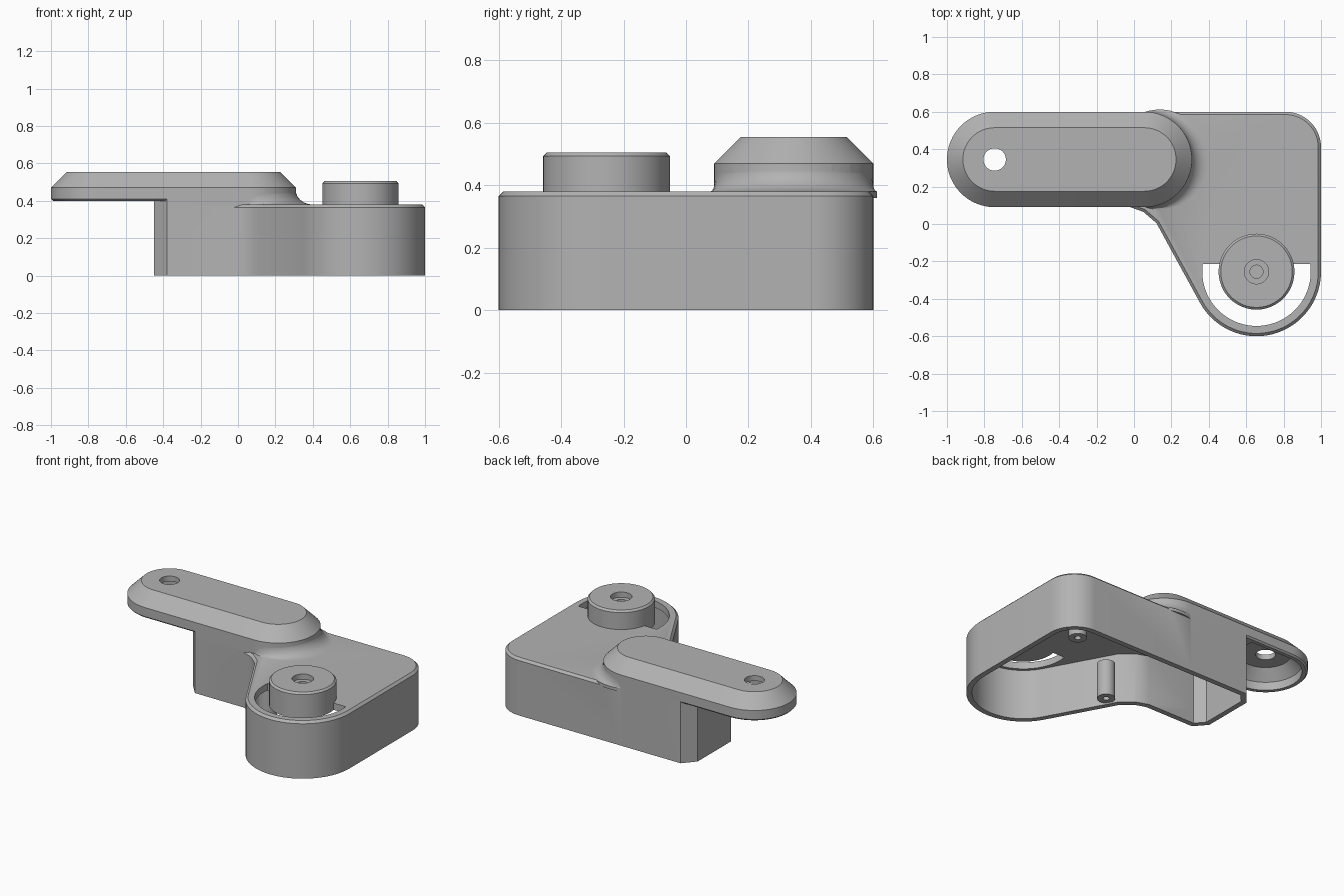
import bpy, bmesh
from math import cos, sin, radians, pi
from mathutils import Vector

cube = bpy.data.objects.get("Cube")
if cube:
    bpy.data.objects.remove(cube, do_unlink=True)

grey = bpy.data.materials.new("light_grey")
grey.use_nodes = True
colour = (0.45, 0.45, 0.45, 1)
grey.diffuse_color = colour
grey.node_tree.nodes["Principled BSDF"].inputs["Base Color"].default_value = colour


def arc(cx, cy, r, a0, a1, n=24):
    angles = [radians(a0 + (a1 - a0) * i / n) for i in range(n + 1)]
    return [(cx + r * cos(a), cy + r * sin(a)) for a in angles]


def inset(points, d):
    """Move a counter-clockwise outline inwards by d."""
    result = []
    for i, p in enumerate(points):
        p = Vector(p)
        a = (p - Vector(points[i - 1])).normalized()
        b = (Vector(points[(i + 1) % len(points)]) - p).normalized()
        na, nb = Vector((-a.y, a.x)), Vector((-b.y, b.x))
        result.append(tuple(p + (na + nb) * d / (1 + na.dot(nb))))
    return result


def loft(name, layers):
    """Closed solid through stacked outlines, each given with its height."""
    bm = bmesh.new()
    rings = [[bm.verts.new((x, y, z)) for x, y in pts] for pts, z in layers]
    for low, high in zip(rings, rings[1:]):
        for i in range(len(low)):
            j = (i + 1) % len(low)
            bm.faces.new((low[i], low[j], high[j], high[i]))
    bm.faces.new(rings[0][::-1])
    bm.faces.new(rings[-1])
    bmesh.ops.recalc_face_normals(bm, faces=bm.faces)
    mesh = bpy.data.meshes.new(name)
    bm.to_mesh(mesh)
    bm.free()
    mesh.materials.append(grey)
    obj = bpy.data.objects.new(name, mesh)
    bpy.context.collection.objects.link(obj)
    return obj


def disc_loft(name, cx, cy, profile):
    return loft(name, [(arc(cx, cy, r, 0, 352.5, 47), z) for r, z in profile])


def select(obj):
    bpy.ops.object.select_all(action="DESELECT")
    obj.select_set(True)
    bpy.context.view_layer.objects.active = obj


def combine(target, other, operation):
    select(target)
    mod = target.modifiers.new(operation, "BOOLEAN")
    mod.operation, mod.solver, mod.object = operation, "EXACT", other
    bpy.ops.object.modifier_apply(modifier=mod.name)
    bpy.data.objects.remove(other, do_unlink=True)


# Outlines
KX, KY = 0.655, -0.255
AX, BX, AY, AR = -0.745, 0.055, 0.345, 0.255
left_end = [(-0.38, 0.6), (-0.45, 0.52), (-0.45, 0.17), (-0.38, 0.09)]
body_line = (left_end + [(-0.02, 0.09), (0.05, 0.065), (0.12, 0.005)]
             + arc(KX, KY, 0.345, 208.7, 360, 32) + arc(0.81, 0.41, 0.19, 0, 90, 16))
stem_line = left_end + arc(BX, AY, AR, -90, 90, 32)
arm_line = arc(AX, AY, AR, 90, 270, 32) + arc(BX, AY, AR, -90, 90, 32)
arm_end = arc(AX, AY, AR, 90, 270, 32) + [(-0.415, 0.09), (-0.415, 0.6)]

# Housing with a chamfered top edge
housing = loft("housing", [(body_line, 0), (body_line, 0.365), (inset(body_line, 0.015), 0.38)])
combine(housing, loft("stem", [(stem_line, 0), (stem_line, 0.44)]), "UNION")

# Raised arm with broad chamfer
combine(housing, loft("arm", [(inset(arm_line, 0.01), 0.4), (arm_line, 0.41),
                              (arm_line, 0.47), (inset(arm_line, 0.085), 0.555)]), "UNION")


# Concave blend at the arm's inner end
def blend_line(grow):
    angles = [pi * (i / 32 - 0.5) for i in range(33)]
    return [(BX + (AR - 0.002 + grow * cos(a)) * cos(a),
             AY + (AR - 0.002 + grow * cos(a)) * sin(a)) for a in angles]


steps = [radians(15 * i) for i in range(7)]
layers = [(blend_line(0.09), 0.36)]
layers += [(blend_line(0.09 * (1 - sin(t))), 0.38 + 0.08 * (1 - cos(t))) for t in steps]
combine(housing, loft("blend", layers), "UNION")

# Hollow underside
WALL = 0.035
inner = inset(body_line, WALL)
combine(housing, loft("cavity", [(inner, -0.1), (inner, 0.335)]), "DIFFERENCE")
for line, base in ((stem_line, 0.1), (arm_end, 0.3)):
    low, high = inset(line, WALL), inset(line, 0.1)
    combine(housing, loft("cavity", [(low, base), (low, 0.455), (high, 0.52)]), "DIFFERENCE")

# Half-moon opening around the knob and hole through the arm
moon = arc(KX, KY, 0.29, 172, 368, 40)
combine(housing, loft("opening", [(moon, 0.3), (moon, 0.5)]), "DIFFERENCE")
combine(housing, disc_loft("arm_hole", AX, AY, [(0.06, 0.3), (0.06, 0.7)]), "DIFFERENCE")

# Knob with stepped bore
knob = disc_loft("knob", KX, KY, [(0.203, 0.335), (0.203, 0.493), (0.191, 0.505),
                                  (0.065, 0.505), (0.065, 0.47), (0.035, 0.47), (0.035, 0.41)])

# Screw bosses inside the housing
parts = [housing, knob]
for name, x, y, top in (("corner_boss", 0.82, 0.45, 0.34), ("side_boss", 0.22, 0.0, 0.25)):
    parts.append(disc_loft(name, x, y, [(0.02, 0.12), (0.02, 0.01), (0.055, 0.01), (0.055, top)]))

for part in parts:
    select(part)
    bpy.ops.object.shade_smooth_by_angle(angle=radians(25))
